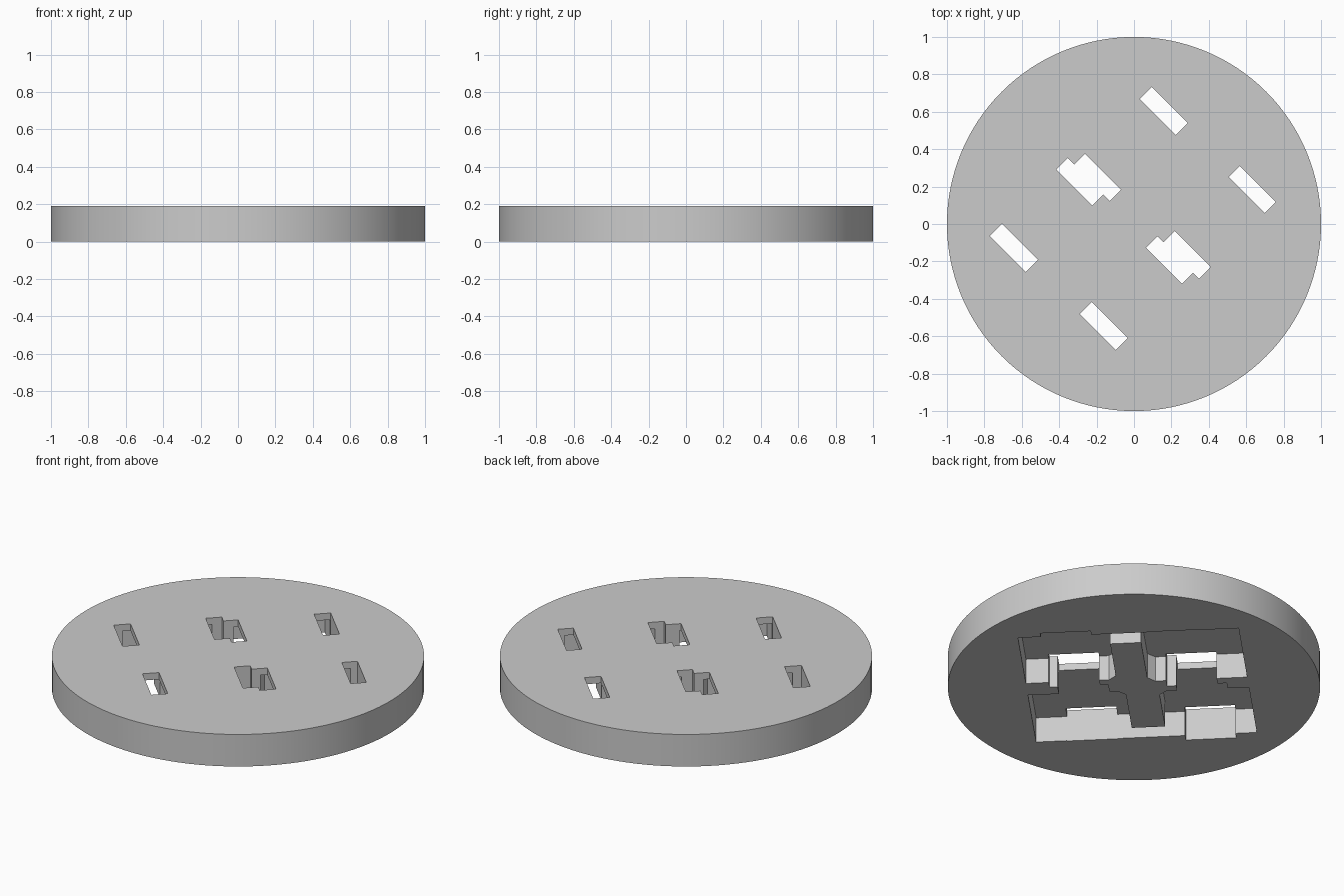
import bpy
import bmesh
import math
from mathutils import Matrix

cube = bpy.data.objects.get("Cube")
if cube:
    bpy.data.objects.remove(cube, do_unlink=True)

HEIGHT = 0.19
RECESS_TOP = 0.15
TURN = Matrix.Rotation(-math.pi / 4, 4, 'Z')  # slots run diagonally

grey = bpy.data.materials.new("plain_grey")
grey.use_nodes = True
colour = (0.6, 0.6, 0.6, 1)
grey.diffuse_color = colour
grey.node_tree.nodes["Principled BSDF"].inputs["Base Color"].default_value = colour


def add_object(name, bm):
    mesh = bpy.data.meshes.new(name)
    bm.to_mesh(mesh)
    bm.free()
    mesh.materials.append(grey)
    obj = bpy.data.objects.new(name, mesh)
    bpy.context.collection.objects.link(obj)
    return obj


def prism(name, outline, z0, z1):
    """Extrude an outline given along and across the slot direction."""
    bm = bmesh.new()
    face = bm.faces.new([bm.verts.new((u, v, z0)) for u, v in outline])
    side = bmesh.ops.extrude_face_region(bm, geom=[face])["geom"]
    bmesh.ops.translate(bm, vec=(0, 0, z1 - z0),
                        verts=[g for g in side if isinstance(g, bmesh.types.BMVert)])
    bmesh.ops.recalc_face_normals(bm, faces=bm.faces)
    bmesh.ops.transform(bm, matrix=TURN, verts=bm.verts)
    return add_object(name, bm)


def recess(name, left, right, outer, rib_end, rib, inner):
    """Two pockets joined past the end of a rib with a chamfered root."""
    c = 0.04
    s = 1 if outer > 0 else -1
    outline = [(left, outer), (right, outer), (right, inner[1]),
               (rib[1] + c, inner[1]), (rib[1], inner[1] + s * c),
               (rib[1], rib_end), (rib[0], rib_end),
               (rib[0], inner[0] + s * c), (rib[0] - c, inner[0]),
               (left, inner[0])]
    return prism(name, outline, -0.1, RECESS_TOP)


# Round plate
bm = bmesh.new()
bmesh.ops.create_cone(bm, cap_ends=True, segments=128, radius1=1, radius2=1,
                      depth=HEIGHT, matrix=Matrix.Translation((0, 0, HEIGHT / 2)))
plate = add_object("round_plate", bm)

# Underside recesses
cutters = [
    recess("back_recess", -0.615, 0.575, 0.582, 0.475, (-0.08, 0.087), (0.055, 0.09)),
    recess("front_recess", -0.615, 0.575, -0.542, -0.435, (-0.13, 0.05), (-0.055, -0.037)),
]

# Slots right through the plate: start along, start across, end across
for i, (u, v0, v1) in enumerate([
        (-0.45, 0.495, 0.585), (0.18, 0.535, 0.62),
        (-0.50, -0.59, -0.498), (0.136, -0.545, -0.455),
        (-0.45, -0.004, 0.08), (-0.50, -0.088, 0),
        (0.18, 0.039, 0.128), (0.136, -0.045, 0.043)]):
    u1 = u + 0.272
    cutters.append(prism(f"slot_cutter_{i}", [(u, v0), (u1, v0), (u1, v1), (u, v1)],
                         -0.2, HEIGHT + 0.1))

# Cut the openings
bpy.context.view_layer.objects.active = plate
plate.select_set(True)
for cutter in cutters:
    cutter.hide_render = True
    mod = plate.modifiers.new("opening", 'BOOLEAN')
    mod.operation = 'DIFFERENCE'
    mod.solver = 'EXACT'
    mod.object = cutter
    bpy.ops.object.modifier_apply(modifier=mod.name)
    bpy.data.objects.remove(cutter, do_unlink=True)

bpy.ops.object.shade_smooth_by_angle(angle=math.radians(30))
